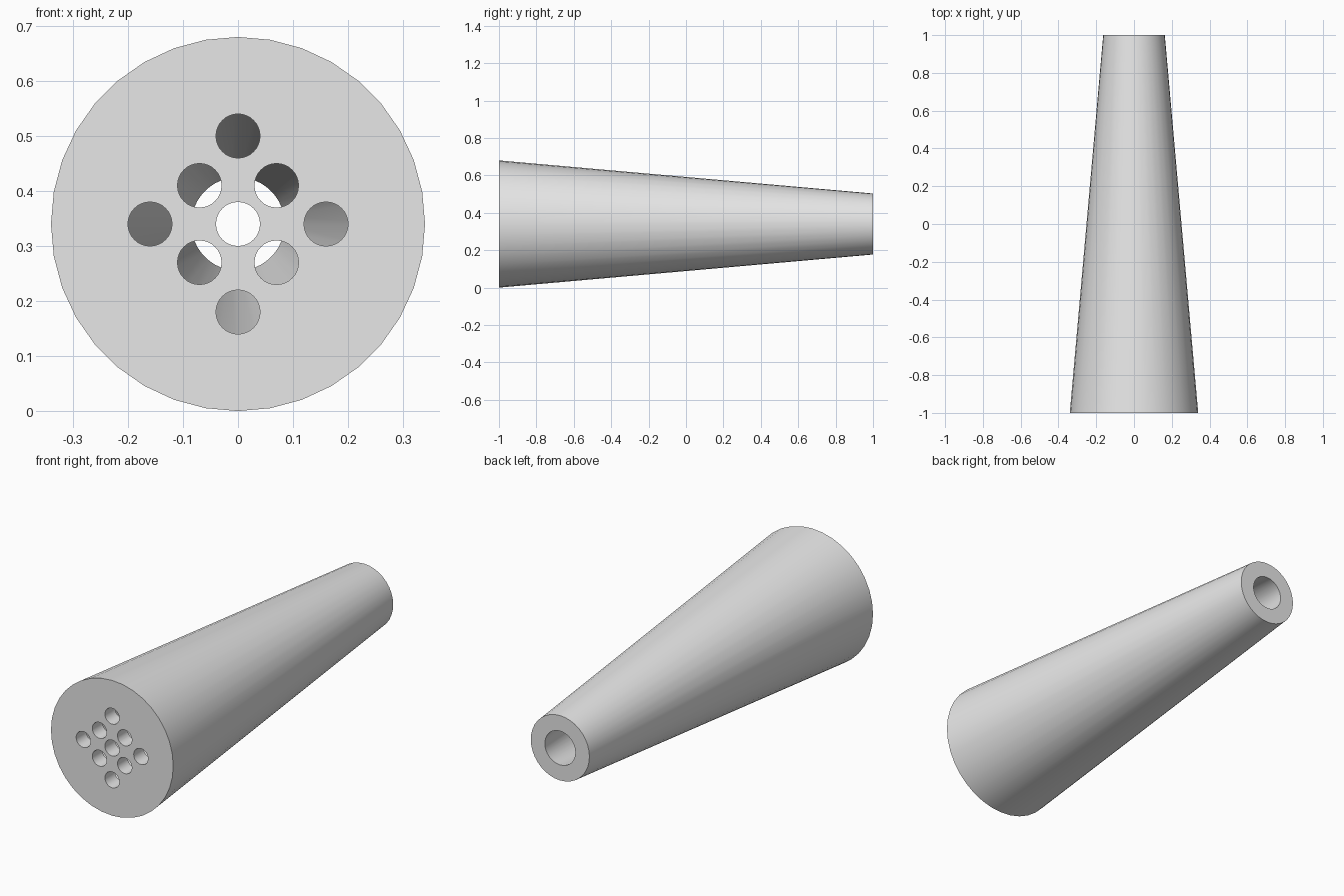
import bpy, bmesh, math
from mathutils import Matrix, Vector

cube = bpy.data.objects.get("Cube")
if cube:
    bpy.data.objects.remove(cube, do_unlink=True)

AXIS_Z = 0.34          # height of the centre line
PLATE_BACK = -0.92     # inner face of the perforated front plate
WALL = 0.078           # wall thickness

grey = bpy.data.materials.new("plain_grey")
grey.use_nodes = True
grey.diffuse_color = (0.8, 0.8, 0.8, 1)
grey.node_tree.nodes["Principled BSDF"].inputs["Base Color"].default_value = (0.8, 0.8, 0.8, 1)


def outer_radius(y):
    """Radius of the tapered body at depth y."""
    return 0.34 + (0.163 - 0.34) * (y + 1) / 2


def add_cone(bm, y0, y1, r0, r1, sides, x=0, z=0):
    """Capped frustum lying along y."""
    place = Matrix.Translation(Vector((x, (y0 + y1) / 2, AXIS_Z + z)))
    bmesh.ops.create_cone(bm, cap_ends=True, segments=sides, radius1=r0, radius2=r1,
                          depth=y1 - y0, matrix=place @ Matrix.Rotation(-math.pi / 2, 4, 'X'))


def make_object(name, bm):
    mesh = bpy.data.meshes.new(name)
    bm.to_mesh(mesh)
    bm.free()
    mesh.materials.append(grey)
    obj = bpy.data.objects.new(name, mesh)
    bpy.context.collection.objects.link(obj)
    return obj


# Tapered outer body
bm = bmesh.new()
add_cone(bm, -1, 1, outer_radius(-1), outer_radius(1), 36)
body = make_object("tapered_body", bm)

# Hollow interior, open at the narrow back end
bm = bmesh.new()
end = 1.1
add_cone(bm, PLATE_BACK, end, outer_radius(PLATE_BACK) - WALL, outer_radius(end) - WALL, 36)
cavity = make_object("cavity_cutter", bm)

# Nine round holes in the front plate: centre, inner square, outer cross
spots = [(0, 0)]
for k in range(4):
    a = k * math.pi / 2
    spots.append((0.16 * math.cos(a), 0.16 * math.sin(a)))
    a += math.pi / 4
    spots.append((0.099 * math.cos(a), 0.099 * math.sin(a)))
bm = bmesh.new()
for x, z in spots:
    add_cone(bm, -1.05, PLATE_BACK + 0.03, 0.04, 0.04, 32, x, z)
holes = make_object("hole_cutter", bm)

# Cut the cavity and holes, then drop the cutters
bpy.ops.object.select_all(action='DESELECT')
bpy.context.view_layer.objects.active = body
body.select_set(True)
for cutter in (cavity, holes):
    cutter.hide_render = True
    mod = body.modifiers.new("cut", 'BOOLEAN')
    mod.operation = 'DIFFERENCE'
    mod.solver = 'EXACT'
    mod.object = cutter
    bpy.ops.object.modifier_apply(modifier=mod.name)
    bpy.data.objects.remove(cutter, do_unlink=True)

bpy.ops.object.shade_smooth_by_angle(angle=math.radians(30))
